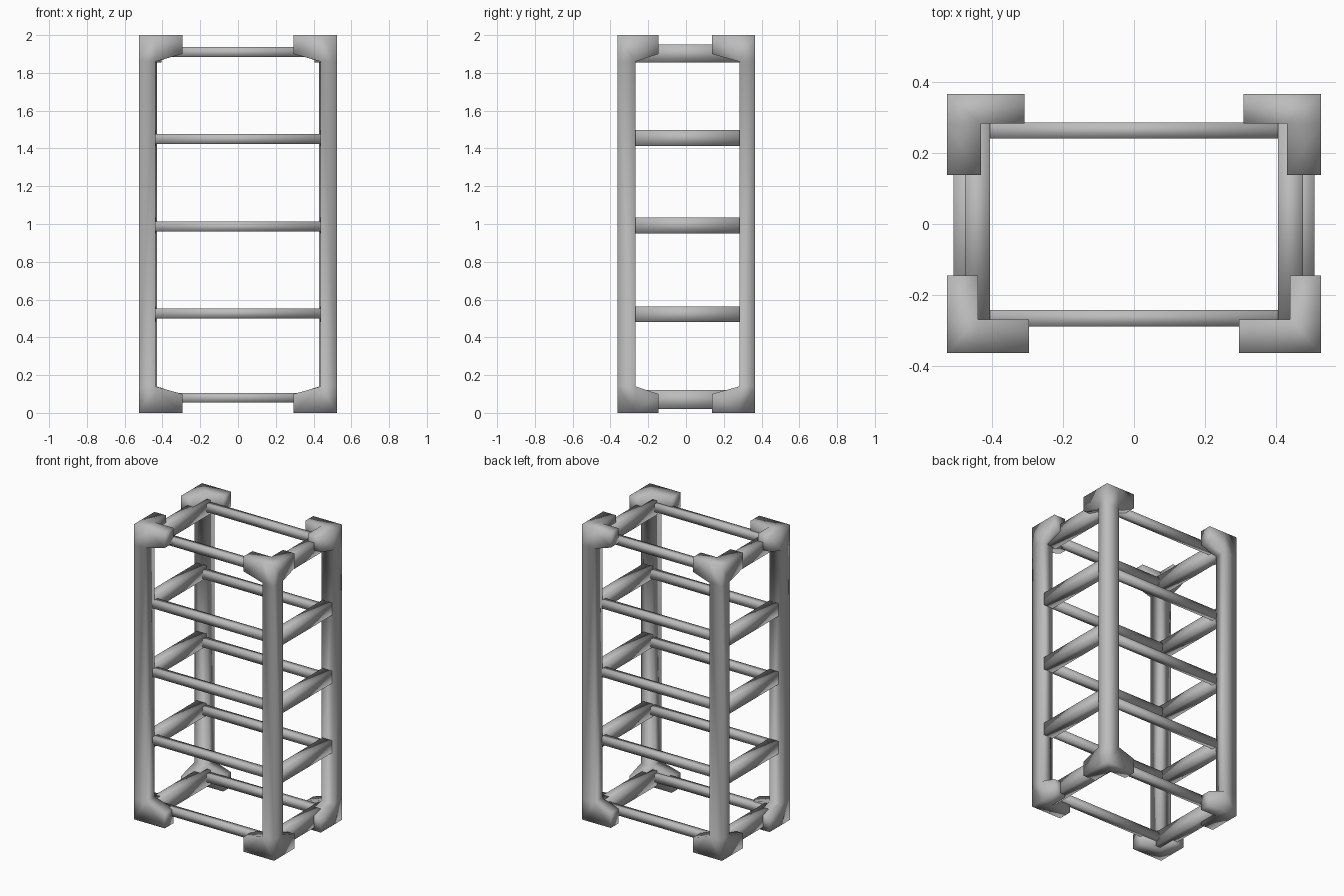
import bpy, bmesh
from mathutils import Vector

cube = bpy.data.objects.get("Cube")
if cube:
    bpy.data.objects.remove(cube, do_unlink=True)

grey = bpy.data.materials.new("plain_grey")
grey.use_nodes = True
grey.diffuse_color = (0.5, 0.5, 0.5, 1)
grey.node_tree.nodes["Principled BSDF"].inputs["Base Color"].default_value = (0.5, 0.5, 0.5, 1)


def finish(bm, name):
    """Turn a bmesh into a smooth grey object."""
    bmesh.ops.recalc_face_normals(bm, faces=bm.faces)
    for f in bm.faces:
        f.smooth = True
    mesh = bpy.data.meshes.new(name)
    bm.to_mesh(mesh)
    bm.free()
    mesh.materials.append(grey)
    obj = bpy.data.objects.new(name, mesh)
    bpy.context.collection.objects.link(obj)
    return obj


def bar(name, lo, hi):
    """Box between two opposite corners."""
    lo, hi = Vector(lo), Vector(hi)
    bm = bmesh.new()
    bmesh.ops.create_cube(bm, size=1)
    for v in bm.verts:
        v.co = (lo + hi) / 2 + v.co * (hi - lo)
    return finish(bm, name)


LEVELS = (0, 0.14, 1.86, 2)   # post rings: ends and bracket roots
TIP = 0.1                     # bracket thickness at its tip


def corner_post(name, x_out, x_in, x_tip, y_out, y_in, y_tip):
    """Square post whose inner end faces are extruded into tapered bracket arms."""
    bm = bmesh.new()
    rings = [[bm.verts.new((x, y, z)) for x, y in
              ((x_out, y_out), (x_in, y_out), (x_in, y_in), (x_out, y_in))] for z in LEVELS]
    bm.faces.new(rings[0])
    bm.faces.new(rings[-1])
    arms = []
    for n, (a, b) in enumerate(zip(rings, rings[1:])):
        for i in range(4):
            j = (i + 1) % 4
            f = bm.faces.new((a[i], a[j], b[j], b[i]))
            if n != 1 and i in (1, 2):
                arms.append((f, i - 1, (x_tip, y_tip)[i - 1]))
    for face, axis, tip in arms:
        ext = bmesh.ops.extrude_face_region(bm, geom=[face])["geom"]
        for v in (g for g in ext if isinstance(g, bmesh.types.BMVert)):
            v.co[axis] = tip
            if 0.01 < v.co.z < 1.99:
                v.co.z = TIP if v.co.z < 1 else 2 - TIP
        if face.is_valid:
            bm.faces.remove(face)
    return finish(bm, name)


# Four corner posts with brackets, and side rails
for side, s in (("left", 1), ("right", -1)):
    corner_post("front_post_" + side, s * 0.525, s * 0.438, s * 0.295, -0.363, -0.268, -0.145)
    corner_post("back_post_" + side, s * 0.525, s * 0.43, s * 0.308, 0.365, 0.282, 0.137)
    for end, z0, z1 in (("bottom", 0.02, 0.12), ("top", 1.855, 1.95)):
        bar(f"{end}_side_rail_{side}", (s * 0.405, -0.275, z0), (s * 0.475, 0.285, z1))
    for n, z in enumerate((0.522, 0.993, 1.455)):
        bar(f"side_rung_{side}_{n + 1}", (s * 0.435, -0.27, z - 0.042), (s * 0.507, 0.284, z + 0.042))

# Front and back rails and rungs
for face, y0, y1 in (("front", -0.288, -0.242), ("back", 0.24, 0.285)):
    for n, z in enumerate((0.08, 0.527, 0.986, 1.45, 1.91)):
        bar(f"{face}_rung_{n + 1}", (-0.44, y0, z - 0.026), (0.44, y1, z + 0.026))
